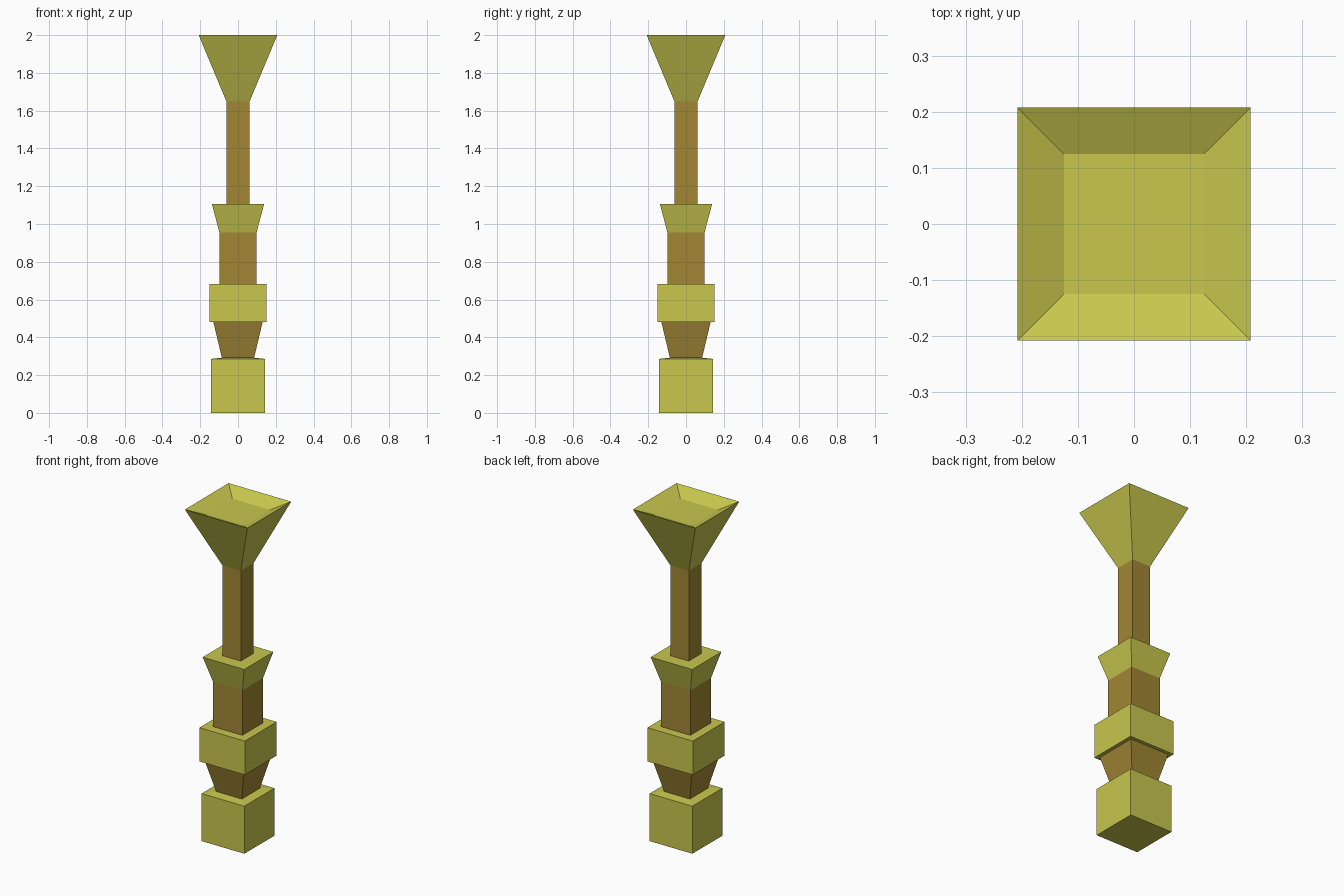
import bpy, bmesh

if "Cube" in bpy.data.objects:
    bpy.data.objects.remove(bpy.data.objects["Cube"])


def material(name, color):
    m = bpy.data.materials.new(name)
    m.diffuse_color = color
    m.use_nodes = True
    m.node_tree.nodes["Principled BSDF"].inputs["Base Color"].default_value = m.diffuse_color
    return m


yellow = material("olive_yellow", (0.58, 0.57, 0.075, 1))
brown = material("ochre_brown", (0.36, 0.24, 0.035, 1))


def square_turned(name, profile, mat):
    """Stack square rings (half width, z), joined by quads and capped at both ends."""
    bm = bmesh.new()
    rings = [[bm.verts.new((sx * h, sy * h, z))
              for sx, sy in ((-1, -1), (1, -1), (1, 1), (-1, 1))]
             for h, z in profile]
    for a, b in zip(rings, rings[1:]):
        for i in range(4):
            j = (i + 1) % 4
            bm.faces.new((a[i], a[j], b[j], b[i]))
    bm.faces.new(rings[0][::-1])
    bm.faces.new(rings[-1])
    mesh = bpy.data.meshes.new(name)
    bm.to_mesh(mesh)
    bm.free()
    mesh.materials.append(mat)
    bpy.context.collection.objects.link(bpy.data.objects.new(name, mesh))


# Base block, its top rising very slightly towards the neck
square_turned("base_block", [(0.142, 0), (0.142, 0.286), (0.085, 0.292)], yellow)
# Flaring neck between the two blocks
square_turned("lower_neck", [(0.085, 0.29), (0.13, 0.48)], brown)
# Wide middle block
square_turned("middle_block", [(0.151, 0.48), (0.151, 0.683)], yellow)
# Thick shaft and its flared collar
square_turned("lower_shaft", [(0.098, 0.683), (0.098, 0.954)], brown)
square_turned("flared_collar", [(0.098, 0.954), (0.138, 1.105)], yellow)
# Slim upper shaft
square_turned("upper_shaft", [(0.061, 1.105), (0.061, 1.648)], brown)
# Flared bowl with a shallow sunken top
square_turned("top_bowl", [(0.061, 1.648), (0.208, 2.0), (0.125, 1.96)], yellow)
